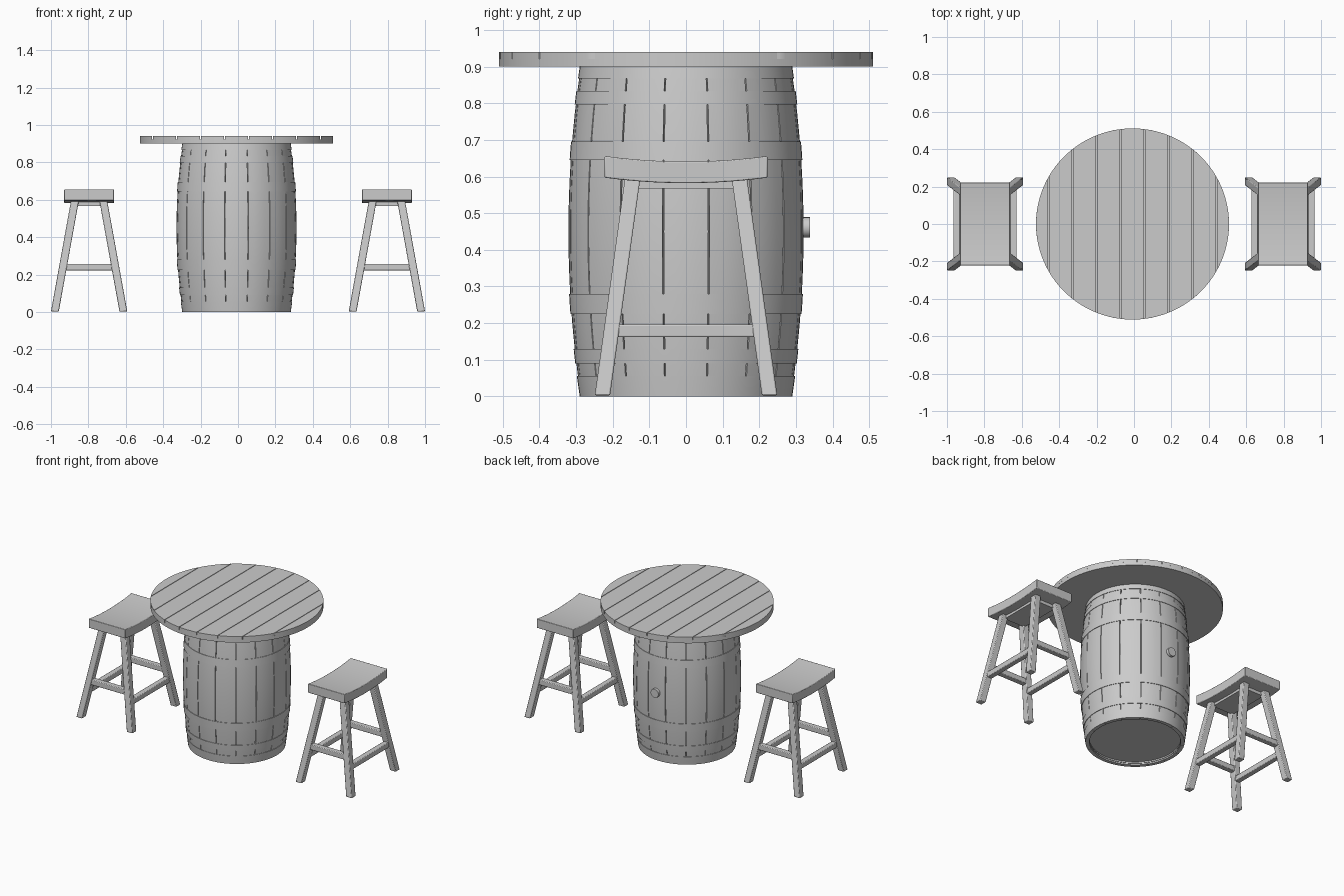
import bpy, bmesh
from math import sin, cos, pi, sqrt, radians, acos
from mathutils import Vector

if "Cube" in bpy.data.objects:
    bpy.data.objects.remove(bpy.data.objects["Cube"])

CX = -0.008          # table and barrel axis


def finish(name, bm, bevel=0.0, smooth=True):
    bmesh.ops.recalc_face_normals(bm, faces=bm.faces)
    me = bpy.data.meshes.new(name)
    bm.to_mesh(me)
    bm.free()
    ob = bpy.data.objects.new(name, me)
    bpy.context.collection.objects.link(ob)
    if bevel:
        m = ob.modifiers.new("bevel", 'BEVEL')
        m.width, m.segments = bevel, 2
    if smooth:
        bpy.ops.object.select_all(action='DESELECT')
        ob.select_set(True)
        bpy.context.view_layer.objects.active = ob
        bpy.ops.object.shade_smooth_by_angle(angle=radians(35))
    return ob


def extrude_poly(name, pts, vec, bevel=0.0):
    """Closed outline pushed along vec."""
    bm = bmesh.new()
    f = bm.faces.new([bm.verts.new(p) for p in pts])
    ret = bmesh.ops.extrude_face_region(bm, geom=[f], use_keep_orig=True)
    vs = [g for g in ret['geom'] if isinstance(g, bmesh.types.BMVert)]
    bmesh.ops.translate(bm, verts=vs, vec=vec)
    return finish(name, bm, bevel)


def sweep(bm, outline, a0, a1, steps):
    """Revolve a closed (r, z) outline about the barrel axis."""
    full = a1 - a0 > 2 * pi - 1e-4
    rings = []
    for i in range(steps if full else steps + 1):
        a = a0 + (a1 - a0) * i / steps
        rings.append([bm.verts.new((CX + r * cos(a), r * sin(a), z)) for r, z in outline])
    n = len(outline)
    for i in range(steps):
        A, B = rings[i], rings[(i + 1) % len(rings)]
        for k in range(n):
            bm.faces.new((A[k], A[(k + 1) % n], B[(k + 1) % n], B[k]))
    if not full:
        bm.faces.new(rings[0])
        bm.faces.new(rings[-1])


def barrel_r(z):
    return 0.321 - 0.034 * ((z - 0.45) / 0.45) ** 2


def wall(z0, z1, outer, inner, n):
    zs = [z0 + (z1 - z0) * i / n for i in range(n + 1)]
    return [(barrel_r(z) + outer, z) for z in zs] + [(barrel_r(z) + inner, z) for z in reversed(zs)]


# barrel staves
bm = bmesh.new()
step = 2 * pi / 16
for i in range(16):
    sweep(bm, wall(0.0, 0.90, 0, -0.02, 14), (i - 0.5) * step + 0.006, (i + 0.5) * step - 0.006, 4)
finish("barrel_staves", bm)

# inner lining behind the stave gaps, and recessed barrel heads
bm = bmesh.new()
sweep(bm, wall(0.01, 0.89, -0.012, -0.024, 10), 0, 2 * pi, 64)
finish("barrel_lining", bm)
for name, z in (("barrel_bottom", 0.02), ("barrel_head", 0.865)):
    r = barrel_r(z) - 0.018
    extrude_poly(name, [(CX + r * cos(i * pi / 32), r * sin(i * pi / 32), z) for i in range(64)], (0, 0, 0.015))

# hoops
for i, (a, b) in enumerate([(0, 0.055), (0.09, 0.13), (0.225, 0.28),
                            (0.645, 0.695), (0.797, 0.833), (0.867, 0.90)]):
    bm = bmesh.new()
    sweep(bm, wall(a, b, 0.003, -0.004, 2), 0, 2 * pi, 64)
    finish(f"hoop_{i + 1}", bm)

# bung on the back
extrude_poly("bung", [(CX + 0.028 * cos(i * pi / 12), 0.30, 0.461 + 0.028 * sin(i * pi / 12))
                      for i in range(24)], (0, 0.038, 0))

# table top: solid disc below, planks above
RX, RY = 0.516, 0.511
extrude_poly("table_base", [(CX + RX * cos(i * pi / 48), RY * sin(i * pi / 48), 0.90) for i in range(96)],
             (0, 0, 0.021))
PW = 0.1283
for i in range(9):
    x0 = max(-RX, (i - 4.5) * PW + 0.002)
    x1 = min(RX, (i - 3.5) * PW - 0.002)
    t0, t1 = acos(x0 / RX), acos(x1 / RX)
    n = 10
    arc = [t0 + (t1 - t0) * k / n for k in range(n + 1)]
    pts = [(CX + RX * cos(t), RY * sin(t), 0.921) for t in arc]
    low = [(x, -y, z) for x, y, z in reversed(pts) if abs(y) > 1e-5]
    extrude_poly(f"table_plank_{i + 1}", pts + low, (0, 0, 0.019))


def bar(name, p, q, u, v, bevel=0.004):
    """Four-sided bar from p to q with half-width vectors u and v."""
    p, q, u, v = map(Vector, (p, q, u, v))
    bm = bmesh.new()
    ends = [[bm.verts.new(c + s * u + t * v) for s, t in ((-1, -1), (1, -1), (1, 1), (-1, 1))] for c in (p, q)]
    bm.faces.new(ends[0])
    bm.faces.new(ends[1])
    for k in range(4):
        bm.faces.new((ends[0][k], ends[0][(k + 1) % 4], ends[1][(k + 1) % 4], ends[1][k]))
    return finish(name, bm, bevel)


def leg_at(z):
    t = (z - 0.005) / 0.595
    return 0.183 - 0.108 * t, 0.228 - 0.083 * t


def stool(side, sx):
    # saddle seat
    ys = [-0.222 + 0.444 * i / 16 for i in range(17)]
    curve = lambda y, z: (sx - 0.133, y, z + 0.015 * (y / 0.222) ** 2)
    extrude_poly(f"{side}_seat", [curve(y, 0.582) for y in ys] + [curve(y, 0.641) for y in reversed(ys)],
                 (0.266, 0, 0), 0.003)
    # support board under the seat
    bar(f"{side}_seat_support", (sx, -0.14, 0.579), (sx, 0.14, 0.579), (0.075, 0, 0), (0, 0, 0.011), 0)
    # splayed legs
    h = 0.021
    (fx, fy), (tx, ty) = leg_at(0.005), leg_at(0.6)
    for dx, a in ((-1, "left"), (1, "right")):
        for dy, b in ((-1, "front"), (1, "back")):
            bar(f"{side}_stool_{b}_{a}_leg", (sx + dx * fx, dy * fy, 0.003), (sx + dx * tx, dy * ty, 0.6),
                (h, 0, 0), (0, h, 0))
    # stretchers
    w = 0.0175
    lx, ly = leg_at(0.239)
    for d, b in ((-1, "front"), (1, "back")):
        bar(f"{side}_stool_{b}_stretcher", (sx - lx, d * ly, 0.239), (sx + lx, d * ly, 0.239), (0, w, 0), (0, 0, w))
    lx, ly = leg_at(0.179)
    for d, a in ((-1, "left"), (1, "right")):
        bar(f"{side}_stool_{a}_stretcher", (sx + d * lx, -ly, 0.179), (sx + d * lx, ly, 0.179), (w, 0, 0), (0, 0, w))


stool("left", -0.796)
stool("right", 0.796)
